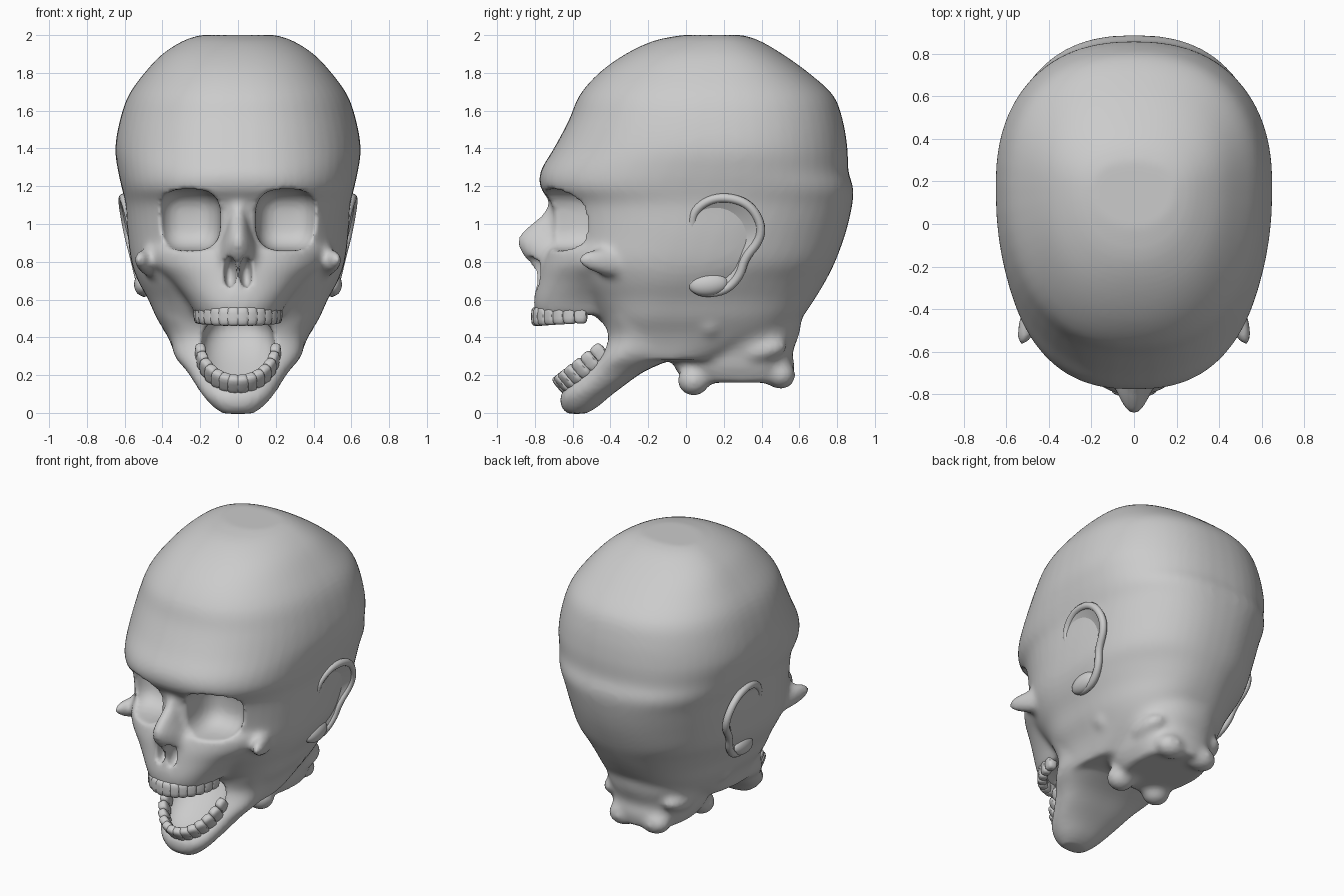
import bpy, bmesh, math
from mathutils import Vector, Matrix

if "Cube" in bpy.data.objects:
    bpy.data.objects.remove(bpy.data.objects["Cube"])


def finish(bm, name):
    bmesh.ops.recalc_face_normals(bm, faces=bm.faces)
    me = bpy.data.meshes.new(name)
    bm.to_mesh(me)
    bm.free()
    ob = bpy.data.objects.new(name, me)
    bpy.context.collection.objects.link(ob)
    return ob


def blend(a, b, c, d, t):
    """Catmull-Rom between b and c, so stacked rings flow smoothly."""
    return [q + .5 * t * (r - p + t * (2 * p - 5 * q + 4 * r - s + t * (3 * (q - r) + s - p)))
            for p, q, r, s in zip(a, b, c, d)]


def loft(bm, keys, seg=56, sub=4):
    """Stack of superelliptic rings: z, y front, y back, half width, y of widest point, exponent."""
    e = [keys[0], *keys, keys[-1]]
    rings = [blend(*e[i:i + 4], k / sub) for i in range(len(keys) - 1) for k in range(sub)]
    prev = None
    for z, yf, yb, w, yc, n in rings + [keys[-1]]:
        ring = []
        for i in range(seg):
            t = 2 * math.pi * i / seg
            s, c = math.sin(t), math.cos(t)
            x = w * math.copysign(abs(s) ** (2 / n), s)
            r = (yc - yf) if c > 0 else (yb - yc)
            y = yc - r * math.copysign(abs(c) ** (2 / n), c)
            ring.append(bm.verts.new((x, y, z)))
        if prev:
            for i in range(seg):
                j = (i + 1) % seg
                bm.faces.new((prev[i], prev[j], ring[j], ring[i]))
        else:
            bm.faces.new(ring)
        prev = ring
    bm.faces.new(prev)


def blob(bm, pos, rad, rot_x=0, power=2.0, rot_z=0):
    """Superellipsoid, boxier with higher power."""
    m = Matrix.Translation(pos) @ Matrix.Rotation(rot_z, 4, 'Z') @ Matrix.Rotation(rot_x, 4, 'X')
    m = m @ Matrix.Diagonal((*rad, 1))
    for v in bmesh.ops.create_uvsphere(bm, u_segments=32, v_segments=20, radius=1)['verts']:
        k = sum(abs(a) ** power for a in v.co) ** (-1 / power)
        v.co = m @ (v.co * k)


def apply(ob, kind, **kw):
    m = ob.modifiers.new(kind, kind)
    for k, v in kw.items():
        setattr(m, k, v)
    bpy.context.view_layer.objects.active = ob
    bpy.ops.object.modifier_apply(modifier=m.name)


def smooth(ob, angle=40):
    bpy.ops.object.select_all(action='DESELECT')
    ob.select_set(True)
    bpy.context.view_layer.objects.active = ob
    bpy.ops.object.shade_smooth_by_angle(angle=math.radians(angle))


# cranium and face sides
bm = bmesh.new()
loft(bm, [
    (2.0, -.02, .30, .20, .18, 2.2), (1.97, -.17, .39, .29, .18, 2.2),
    (1.90, -.32, .51, .40, .18, 2.3), (1.80, -.46, .65, .495, .18, 2.3),
    (1.68, -.565, .78, .58, .18, 2.3), (1.55, -.62, .83, .625, .18, 2.3),
    (1.40, -.70, .855, .65, .18, 2.3), (1.28, -.77, .86, .635, .15, 2.4),
    (1.19, -.77, .885, .615, .12, 2.5), (1.10, -.71, .88, .595, .1, 2.4),
    (.95, -.69, .845, .585, .05, 2.3), (.80, -.69, .79, .565, 0, 2.3),
    (.70, -.64, .74, .53, -.05, 2.2), (.60, -.55, .68, .475, -.08, 2.3),
    (.50, -.47, .61, .43, -.1, 2.5), (.40, -.42, .52, .37, -.1, 2.6),
    (.28, -.40, .25, .325, -.15, 2.5)])
# upper jaw
loft(bm, [
    (.52, -.80, -.3, .225, -.5, 2.3), (.60, -.805, -.3, .27, -.5, 2.2),
    (.70, -.785, -.3, .36, -.45, 2.1), (.79, -.765, -.2, .47, -.35, 2.1),
    (.87, -.735, -.2, .49, -.3, 2.2)])
# nose
loft(bm, [
    (1.13, -.72, -.55, .055, -.6, 2), (1.05, -.765, -.55, .055, -.6, 2),
    (.96, -.87, -.55, .075, -.6, 1.9), (.90, -.895, -.55, .10, -.6, 1.9),
    (.83, -.86, -.55, .125, -.6, 1.9), (.77, -.81, -.55, .13, -.6, 2),
    (.70, -.785, -.55, .12, -.6, 2)], 32)
# lower jaw
loft(bm, [
    (-.005, -.63, -.53, .08, -.58, 2.2), (.03, -.66, -.47, .13, -.56, 2.3),
    (.09, -.665, -.40, .185, -.52, 2.4), (.15, -.62, -.32, .225, -.44, 2.6),
    (.22, -.54, -.22, .27, -.36, 2.8), (.30, -.47, -.05, .335, -.28, 2.8),
    (.40, -.43, .05, .36, -.2, 2.8), (.50, -.45, .1, .40, -.2, 2.8)])
# neck stump
loft(bm, [
    (.16, 0, .56, .22, .3, 2.4), (.24, -.06, .575, .26, .28, 2.4),
    (.32, -.06, .565, .28, .28, 2.3), (.42, -.05, .60, .32, .25, 2.2),
    (.55, 0, .62, .36, .2, 2.2)])
for s in (-1, 1):
    # neck bone knobs
    blob(bm, (s * .14, .04, .17), (.09, .085, .08))
    blob(bm, (s * .12, .5, .20), (.10, .08, .075))
    blob(bm, (s * .29, .12, .48), (.12, .10, .10))
    blob(bm, (s * .22, .40, .33), (.08, .14, .06), .2)
    # cheekbones
    blob(bm, (s * .455, -.36, .79), (.055, .23, .075), -.12, 2, s * .35)
head = finish(bm, 'skull_head')
apply(head, 'REMESH', mode='VOXEL', voxel_size=.02)
apply(head, 'SMOOTH', factor=.5, iterations=4)

# openings: eye sockets and nostrils, palate, mouth floor
bm = bmesh.new()
for s in (-1, 1):
    blob(bm, (s * .258, -.67, 1.022), (.165, .23, .163), 0, 3)
for s in (-1, 1):
    blob(bm, (s * .042, -.80, .745), (.034, .12, .085), -.3)
cut_a = finish(bm, 'opening_cutter')
bm = bmesh.new()
blob(bm, (0, -.60, .49), (.16, .17, .09))
cut_b = finish(bm, 'palate_cutter')
bm = bmesh.new()
blob(bm, (0, -.46, .335), (.195, .27, .13), math.radians(41), 2.4)
cut_c = finish(bm, 'mouth_cutter')
for c in (cut_a, cut_b, cut_c):
    c.hide_render = True
    apply(head, 'BOOLEAN', operation='DIFFERENCE', solver='EXACT', object=c)
    bpy.data.objects.remove(c)
apply(head, 'REMESH', mode='VOXEL', voxel_size=.016)
apply(head, 'SMOOTH', factor=.5, iterations=2)
smooth(head, 60)


# tooth rows: rounded blocks along an arch
def teeth(name, count, place):
    bm = bmesh.new()
    for i in range(count):
        a = math.radians(-82 + 164 * i / (count - 1))
        pos, size, tilt = place(a)
        m = Matrix.Translation(pos) @ Matrix.Rotation(tilt, 4, 'X') @ Matrix.Rotation(a, 4, 'Z')
        m = m @ Matrix.Diagonal((*size, 1))
        for v in bmesh.ops.create_uvsphere(bm, u_segments=16, v_segments=10, radius=1)['verts']:
            k = sum(abs(q) ** 4 for q in v.co) ** -.25
            v.co = m @ (v.co * k)
    smooth(finish(bm, name), 50)


def upper(a):
    return (Vector((.205 * math.sin(a), -.52 - .27 * math.cos(a), .525 - .015 * math.cos(a))),
            (.035, .03, .05), 0)


def lower(a):
    # arch lies in the tilted plane of the open jaw
    d = .30 * math.cos(a)
    return (Vector((.20 * math.sin(a), -.42 - .80 * d, .34 - .63 * d)),
            (.035, .028, .055), math.radians(41))


teeth('upper_teeth', 14, upper)
teeth('lower_teeth', 14, lower)

# ears: dished flap inside a rolled rim, with a lobe
outline = [(.03, .98), (.04, 1.07), (.13, 1.135), (.24, 1.14), (.34, 1.10), (.40, 1.0), (.39, .91),
           (.31, .82), (.285, .72), (.20, .64), (.07, .635), (.02, .69), (.05, .80), (.04, .90)]


def ear_x(y, z):
    return .50 + .095 * (z - .65) / .45 + .07 * (y - .15)


for side, s in (('left', -1), ('right', 1)):
    bm = bmesh.new()
    rows = []
    for k, dip in ((1, 0), (.84, -.015), (.6, -.035), (.25, -.045)):
        row = []
        for y, z in outline:
            yy, zz = .18 + (y - .18) * k, .90 + (z - .90) * k
            row.append(bm.verts.new((s * (ear_x(yy, zz) + dip), yy, zz)))
        rows.append(row)
    n = len(outline)
    for a, b in zip(rows, rows[1:]):
        for i in range(n):
            j = (i + 1) % n
            bm.faces.new((a[i], a[j], b[j], b[i]))
    bm.faces.new(rows[-1])
    flap = finish(bm, side + '_ear')
    apply(flap, 'SUBSURF', levels=2)
    apply(flap, 'SOLIDIFY', thickness=.03, offset=0)
    smooth(flap, 60)

    bm = bmesh.new()
    blob(bm, (s * .505, .12, .68), (.045, .105, .06), .1)
    smooth(finish(bm, side + '_ear_lobe'), 60)

    cu = bpy.data.curves.new(side + '_ear_rim', 'CURVE')
    cu.dimensions = '3D'
    cu.bevel_depth = .024
    cu.bevel_resolution = 3
    cu.resolution_u = 5
    sp = cu.splines.new('NURBS')
    sp.points.add(n - 1)
    for p, (y, z) in zip(sp.points, outline):
        p.co = (s * ear_x(y, z), y, z, 1)
    sp.use_cyclic_u = True
    sp.order_u = 3
    bpy.context.collection.objects.link(bpy.data.objects.new(side + '_ear_rim', cu))
